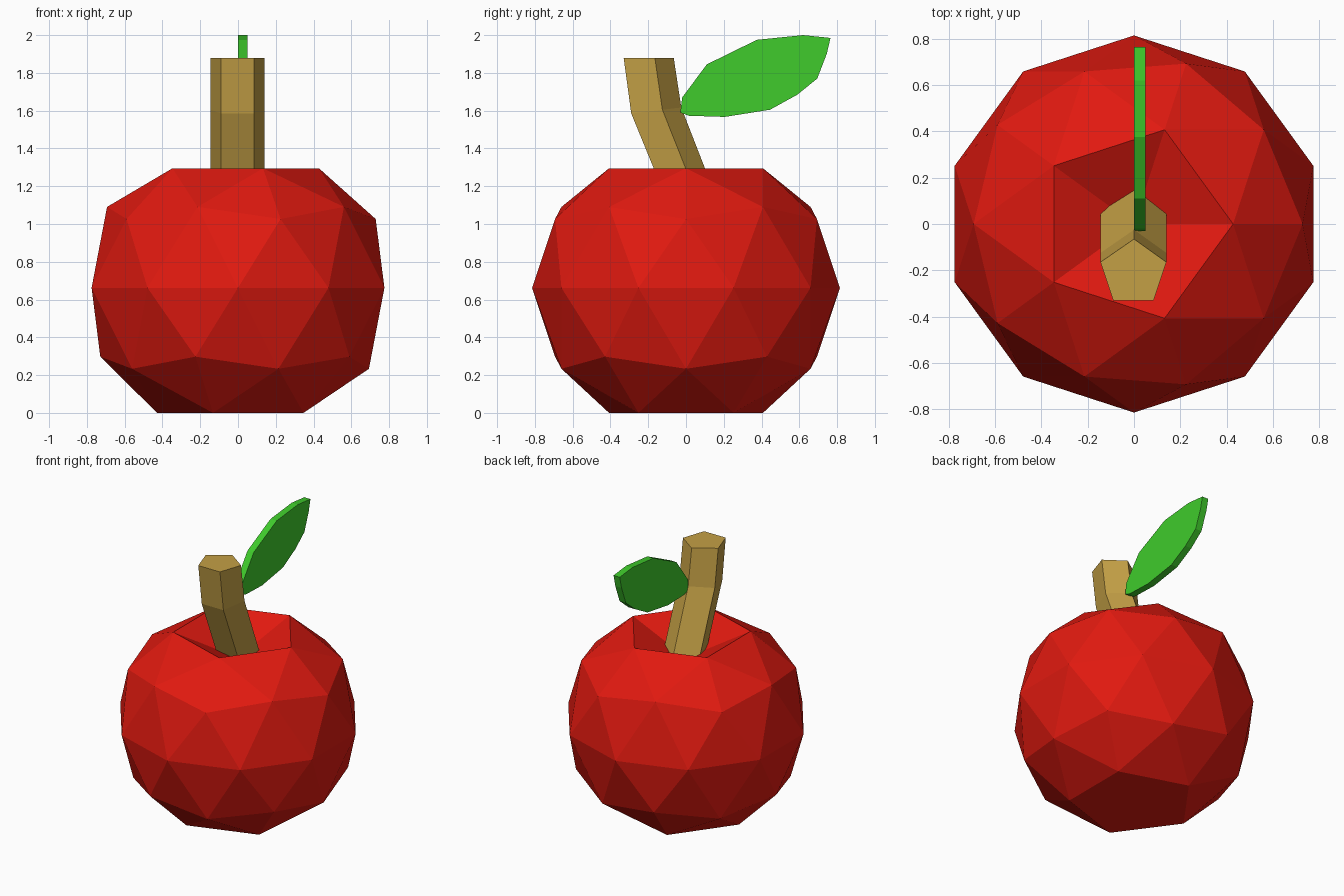
import bpy, bmesh

if "Cube" in bpy.data.objects:
    bpy.data.objects.remove(bpy.data.objects["Cube"])


def finish(name, bm, color):
    """Turn a bmesh into a named, flat shaded, coloured object."""
    bmesh.ops.recalc_face_normals(bm, faces=bm.faces)
    mesh = bpy.data.meshes.new(name)
    bm.to_mesh(mesh)
    bm.free()
    mat = bpy.data.materials.new(name + "_color")
    mat.diffuse_color = (*color, 1)
    mat.use_nodes = True
    mat.node_tree.nodes["Principled BSDF"].inputs["Base Color"].default_value = mat.diffuse_color
    mesh.materials.append(mat)
    obj = bpy.data.objects.new(name, mesh)
    bpy.context.collection.objects.link(obj)
    return obj


def loft(name, rings, color):
    """Skin equal-length rings of points and cap both ends."""
    bm = bmesh.new()
    loops = [[bm.verts.new(p) for p in ring] for ring in rings]
    n = len(loops[0])
    for a, b in zip(loops, loops[1:]):
        for i in range(n):
            j = (i + 1) % n
            bm.faces.new((a[i], a[j], b[j], b[i]))
    bm.faces.new(loops[0])
    bm.faces.new(loops[-1])
    return finish(name, bm, color)


# Fruit: icosphere with flattened base and a dimple pushed into the top
R, MID = 0.815, 0.662
bm = bmesh.new()
bmesh.ops.create_icosphere(bm, subdivisions=2, radius=R)
for v in bm.verts:
    if v.co.z > 0.95 * R:
        v.co.z = 1.105
    elif v.co.z > 0.7 * R:
        v.co.z = 1.295
    elif v.co.z < -0.7 * R:
        v.co.z = 0
    else:
        v.co.z += MID
finish("fruit", bm, (0.75, 0.01, 0.005))

# Stem: bent five-sided prism, leaning to the front
section = [(0, 0.1), (0.14, 0), (0.085, -0.165), (-0.09, -0.165), (-0.145, 0)]
stem_path = [(0.115, 1.0, 0), (-0.125, 1.605, 0.12), (-0.165, 1.88, 0)]
loft("stem", [[(x, y + off, z + y * tilt) for x, y in section]
              for off, z, tilt in stem_path], (0.55, 0.35, 0.06))

# Leaf: flat outline with a little thickness
outline = [(-0.03, 1.59), (-0.02, 1.67), (0.11, 1.845), (0.375, 1.975),
           (0.62, 2.0), (0.765, 1.985), (0.745, 1.9), (0.695, 1.77),
           (0.59, 1.685), (0.445, 1.605), (0.205, 1.567), (0.015, 1.573)]
loft("leaf", [[(x, y, z) for y, z in outline] for x in (0, 0.05)],
     (0.05, 0.6, 0.025))
